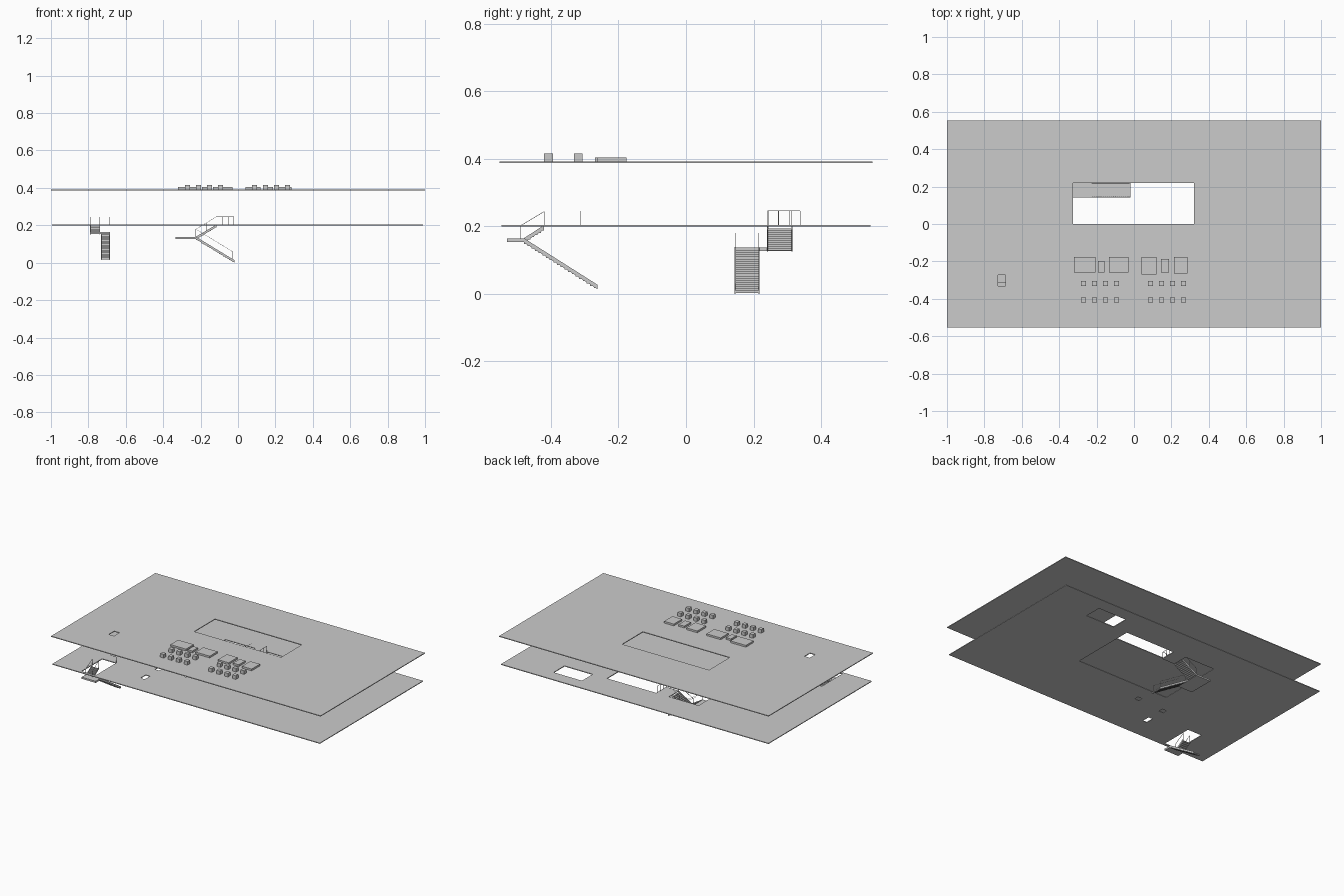
import bpy, bmesh
from mathutils import Vector

if "Cube" in bpy.data.objects:
    bpy.data.objects.remove(bpy.data.objects["Cube"])


def finish(bm, name):
    bmesh.ops.recalc_face_normals(bm, faces=bm.faces)
    me = bpy.data.meshes.new(name)
    bm.to_mesh(me)
    bm.free()
    ob = bpy.data.objects.new(name, me)
    bpy.context.collection.objects.link(ob)
    return ob


def prism(bm, ring, offset):
    """Closed solid from a planar ring of points swept by an offset."""
    f = bm.faces.new([bm.verts.new(p) for p in ring])
    r = bmesh.ops.extrude_face_region(bm, geom=[f])
    vs = [g for g in r['geom'] if isinstance(g, bmesh.types.BMVert)]
    bmesh.ops.translate(bm, verts=vs, vec=offset)
    if f.is_valid and all(len(e.link_faces) < 2 for e in f.edges):
        bm.faces.remove(f)
    bmesh.ops.holes_fill(bm, edges=[e for e in bm.edges if e.is_boundary])


def box(bm, x0, x1, y0, y1, z0, z1):
    prism(bm, [(x0, y0, z0), (x1, y0, z0), (x1, y1, z0), (x0, y1, z0)], (0, 0, z1 - z0))


def slab(name, x0, x1, y0, y1, z0, z1, holes):
    """Floor plate with rectangular openings (x0, x1, y0, y1)."""
    xs = sorted({x0, x1, *[v for h in holes for v in h[:2]]})
    ys = sorted({y0, y1, *[v for h in holes for v in h[2:]]})
    bm = bmesh.new()
    grid = {(x, y): bm.verts.new((x, y, z0)) for x in xs for y in ys}
    for xa, xb in zip(xs, xs[1:]):
        for ya, yb in zip(ys, ys[1:]):
            cx, cy = (xa + xb) / 2, (ya + yb) / 2
            if not any(h[0] < cx < h[1] and h[2] < cy < h[3] for h in holes):
                bm.faces.new([grid[p] for p in ((xa, ya), (xb, ya), (xb, yb), (xa, yb))])
    bmesh.ops.delete(bm, geom=[v for v in bm.verts if not v.link_faces], context='VERTS')
    ob = finish(bm, name)
    mod = ob.modifiers.new("thickness", 'SOLIDIFY')
    mod.thickness = z1 - z0
    mod.offset = 1
    return ob


def flight(name, axis, r0, r1, z0, z1, w0, w1, n, t=0.013):
    """Stair flight running r0->r1 along an axis, rising z0->z1, width w0..w1."""
    P = (lambda r, w, z: (r, w, z)) if axis == 'x' else (lambda r, w, z: (w, r, z))
    bm = bmesh.new()
    s = 0.003
    # two stringers
    for w in (w0, w1 - s):
        prism(bm, [P(r0, w, z0), P(r1, w, z1), P(r1, w, z1 + t), P(r0, w, z0 + t)],
              P(0, s, 0))
    # steps
    dr, dz = (r1 - r0) / n, (z1 - z0) / n
    for i in range(n):
        a, b, z = r0 + dr * i, r0 + dr * (i + 1), z0 + dz * i + 0.003
        prism(bm, [P(a, w0 + s, z), P(b, w0 + s, z), P(b, w0 + s, z + dz), P(a, w0 + s, z + dz)],
              P(0, w1 - w0 - 2 * s, 0))
    return finish(bm, name)


def railing(name, points, h=0.042, posts=3, r=0.0009):
    """Thin top rail along points, with posts on each span."""
    bm = bmesh.new()
    up = Vector((0, 0, h))
    for a, b in zip(points, points[1:]):
        a, b = Vector(a), Vector(b)
        d = (b - a).normalized()
        side = Vector((-d.y, d.x, 0)).normalized() * r
        lift = Vector((0, 0, r))
        prism(bm, [a + up + side + lift, a + up - side + lift,
                   a + up - side - lift, a + up + side - lift], b - a)
        for i in range(posts):
            p = a.lerp(b, i / (posts - 1))
            box(bm, p.x - r, p.x + r, p.y - r, p.y + r, p.z, p.z + h)
    return finish(bm, name)


# floor plates
slab("upper_floor", -1, 1, -0.553, 0.553, 0.387, 0.392,
     [(-0.325, 0.32, 0.0, 0.22), (-0.727, -0.687, -0.332, -0.274)])
slab("lower_floor", -0.995, 0.99, -0.547, 0.547, 0.199, 0.204,
     [(-0.335, 0.345, -0.1, 0.24), (-0.335, -0.115, 0.24, 0.345),
      (-0.02, 0.345, 0.24, 0.345),                      # atrium and stair landing
      (0.45, 0.66, 0.345, 0.46),                        # back opening
      (-0.79, -0.685, -0.53, -0.312),                   # side stair opening
      (-0.44, -0.408, -0.405, -0.35), (-0.44, -0.408, -0.253, -0.222),
      (-0.235, -0.203, -0.235, -0.204)])                # shafts

# low counters on the upper floor
for i, (x0, x1, y0, y1) in enumerate([
        (-0.321, -0.206, -0.258, -0.176), (-0.193, -0.158, -0.258, -0.199),
        (-0.134, -0.029, -0.258, -0.176), (0.04, 0.12, -0.27, -0.176),
        (0.144, 0.187, -0.258, -0.188), (0.214, 0.286, -0.264, -0.176)]):
    bm = bmesh.new()
    box(bm, x0, x1, y0, y1, 0.392, 0.404)
    finish(bm, f"counter_{i + 1}")

# roof blocks: two groups of 4 x 2
bm = bmesh.new()
for x0 in (-0.27, 0.088):
    for i in range(4):
        for y in (-0.319, -0.407):
            x = x0 + 0.059 * i
            box(bm, x - 0.013, x + 0.013, y - 0.013, y + 0.013, 0.392, 0.416)
finish(bm, "small_blocks")

# main stair
flight("main_stair_lower", 'x', -0.018, -0.225, 0.0, 0.126, 0.143, 0.218, 20)
flight("main_stair_upper", 'x', -0.225, -0.115, 0.126, 0.191, 0.24, 0.316, 11)
bm = bmesh.new()
box(bm, -0.333, -0.225, 0.143, 0.316, 0.127, 0.137)
finish(bm, "main_stair_landing")
for k, y in enumerate((0.147, 0.215)):
    railing(f"main_lower_rail_{k}", [(-0.03, y, 0.018), (-0.225, y, 0.137)], posts=2)
for k, y in enumerate((0.243, 0.313)):
    railing(f"main_upper_rail_{k}", [(-0.225, y, 0.137), (-0.115, y, 0.204)])
railing("main_platform_rail", [(-0.115, 0.242, 0.204), (-0.022, 0.242, 0.204),
                               (-0.022, 0.338, 0.204)], posts=4)

# side stair
flight("side_stair_lower", 'y', -0.262, -0.48, 0.014, 0.152, -0.733, -0.685, 20)
flight("side_stair_upper", 'y', -0.48, -0.42, 0.152, 0.191, -0.79, -0.737, 6)
bm = bmesh.new()
box(bm, -0.79, -0.685, -0.53, -0.48, 0.153, 0.164)
finish(bm, "side_stair_landing")
for k, x in enumerate((-0.788, -0.739)):
    railing(f"side_upper_rail_{k}", [(x, -0.49, 0.16), (x, -0.42, 0.202)], posts=2)
railing("side_edge_rail", [(-0.727, -0.313, 0.202), (-0.685, -0.313, 0.202)], posts=2)
